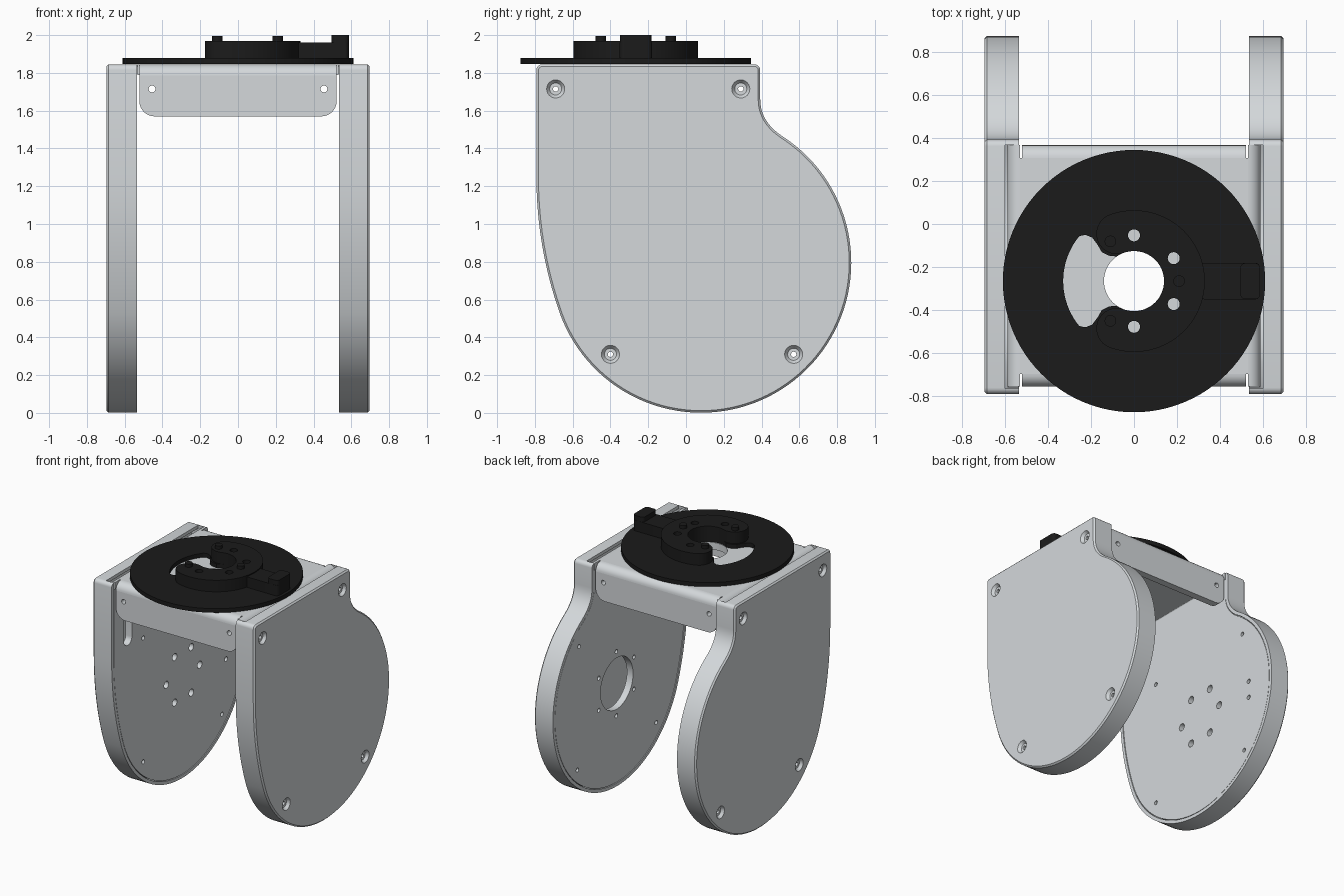
import bpy, bmesh
from math import sin, cos, radians, pi
from mathutils import Vector, Matrix

cube = bpy.data.objects.get("Cube")
if cube:
    bpy.data.objects.remove(cube, do_unlink=True)


def material(name, rgb):
    m = bpy.data.materials.new(name)
    m.use_nodes = True
    m.diffuse_color = (*rgb, 1)
    m.node_tree.nodes["Principled BSDF"].inputs["Base Color"].default_value = (*rgb, 1)
    return m


GREY = material("light_grey_metal", (0.66, 0.69, 0.71))
BLACK = material("black_plastic", (0.011, 0.011, 0.011))


# ---- outline helpers (lists of 2D points) ----
def arc(cx, cy, r, a0, a1, n=24):
    return [(cx + r * cos(radians(a0 + (a1 - a0) * i / n)),
             cy + r * sin(radians(a0 + (a1 - a0) * i / n))) for i in range(n + 1)]


def circle(cx, cy, r, n=32):
    return arc(cx, cy, r, 0, 360, n)[:-1]


def quad(p, c, q, n=10):
    p, c, q = Vector(p), Vector(c), Vector(q)
    return [tuple(p.lerp(c, i / n).lerp(c.lerp(q, i / n), i / n)) for i in range(n + 1)]


def rrect(x0, x1, y0, y1, r):
    return (arc(x1 - r, y0 + r, r, -90, 0, 8) + arc(x1 - r, y1 - r, r, 0, 90, 8)
            + arc(x0 + r, y1 - r, r, 90, 180, 8) + arc(x0 + r, y0 + r, r, 180, 270, 8))


def inset(pts, d):
    """Move a counter-clockwise outline inward by d with mitred corners."""
    out = []
    for i, p in enumerate(pts):
        a, b, c = Vector(pts[i - 1]), Vector(p), Vector(pts[(i + 1) % len(pts)])
        e, f = (b - a).normalized(), (c - b).normalized()
        n = Vector((-e.y - f.y, e.x + f.x)).normalized()
        out.append(tuple(b + n * (d / max(0.3, n.dot(Vector((-e.y, e.x)))))))
    return out


# ---- solid helpers ----
def finish(name, mesh, mat):
    ob = bpy.data.objects.new(name, mesh)
    bpy.context.collection.objects.link(ob)
    mesh.materials.clear()
    mesh.materials.append(mat)
    return ob


def smooth(ob):
    bpy.ops.object.select_all(action="DESELECT")
    ob.select_set(True)
    bpy.context.view_layer.objects.active = ob
    bpy.ops.object.shade_smooth_by_angle(angle=radians(30))


AXES = {"x": Matrix(((0, 0, 1), (1, 0, 0), (0, 1, 0))),
        "y": Matrix(((1, 0, 0), (0, 0, -1), (0, 1, 0))),
        "z": Matrix.Identity(3)}


def prism(name, outlines, lo, hi, axis, mat):
    """Flat outline with holes, thickened from lo to hi along an axis."""
    cu = bpy.data.curves.new(name, "CURVE")
    cu.dimensions, cu.fill_mode, cu.extrude = "2D", "BOTH", (hi - lo) / 2
    for pts in outlines:
        s = cu.splines.new("POLY")
        s.points.add(len(pts) - 1)
        for sp, p in zip(s.points, pts):
            sp.co = (p[0], p[1], 0, 1)
        s.use_cyclic_u = True
    tmp = bpy.data.objects.new(name, cu)
    bpy.context.collection.objects.link(tmp)
    dg = bpy.context.evaluated_depsgraph_get()
    mesh = bpy.data.meshes.new_from_object(tmp.evaluated_get(dg))
    bpy.data.objects.remove(tmp, do_unlink=True)
    bpy.data.curves.remove(cu)
    mid = (lo + hi) / 2 * (-1 if axis == "y" else 1)
    mesh.transform(AXES[axis].to_4x4() @ Matrix.Translation((0, 0, mid)))
    bm = bmesh.new()
    bm.from_mesh(mesh)
    bmesh.ops.remove_doubles(bm, verts=bm.verts, dist=1e-5)
    bmesh.ops.recalc_face_normals(bm, faces=bm.faces)
    bm.to_mesh(mesh)
    bm.free()
    smooth(finish(name, mesh, mat))


def loft(bm, rings):
    """Capped skin through rings of equal length."""
    rows = [[bm.verts.new(p) for p in r] for r in rings]
    n = len(rows[0])
    for a, b in zip(rows, rows[1:]):
        for i in range(n):
            bm.faces.new((a[i], a[(i + 1) % n], b[(i + 1) % n], b[i]))
    bm.faces.new(rows[0])
    bm.faces.new(rows[-1])


def to_object(bm, name, mat):
    bmesh.ops.recalc_face_normals(bm, faces=bm.faces)
    mesh = bpy.data.meshes.new(name)
    bm.to_mesh(mesh)
    bm.free()
    return finish(name, mesh, mat)


def cut(ob, cutter):
    bpy.context.view_layer.objects.active = ob
    m = ob.modifiers.new("cut", "BOOLEAN")
    m.operation, m.solver, m.object = "DIFFERENCE", "EXACT", cutter
    bpy.ops.object.modifier_apply(modifier=m.name)
    bpy.data.objects.remove(cutter, do_unlink=True)


# ---- side profile in (y, z), counter-clockwise ----
TOP, T, R = 1.845, 0.055, 0.06
front, back = -0.758, 0.367
profile = (arc(0.08, 0.796, 0.795, 200, 417, 72)
           + quad((0.513, 1.463), (0.393, 1.54), (0.393, 1.66))[1:]
           + arc(0.363, TOP - 0.03, 0.03, 0, 90, 5)
           + arc(-0.762, TOP - 0.03, 0.03, 90, 180, 5)
           + quad((-0.792, 1.25), (-0.792, 0.877), (-0.667, 0.524))[:-1])
plate_outline = [(y, min(z, TOP - R)) for y, z in inset(profile, 0.03)]
screws = [(-0.69, 1.715), (0.29, 1.715), (-0.40, 0.31), (0.57, 0.31)]
plate_holes = [circle(y, z, 0.016, 16) for y, z in screws + [(-0.40, 1.275), (0.55, 1.265)]]


def hole_ring(radius, size, start):
    return [circle(0.09 + radius * cos(start + i * pi / 3),
                   0.80 + radius * sin(start + i * pi / 3), size, 16) for i in range(6)]


for side, s in (("left", 1), ("right", -1)):
    # hollow cover with a chamfered outer edge
    bm = bmesh.new()
    sections = [(0.025, 0.66), (0.025, 0.535), (0, 0.535), (0, 0.686), (0.011, 0.697)]
    loft(bm, [[(s * x, y, z) for y, z in inset(profile, d)] for d, x in sections])
    cover = to_object(bm, side + "_cover", GREY)
    # countersunk screw holes and the notch for the bracket
    bm = bmesh.new()
    for y, z in screws:
        loft(bm, [[(s * x, *p) for p in circle(y, z, r, 24)] for r, x in
                  ((0.05, 0.71), (0.048, 0.697), (0.032, 0.675), (0.014, 0.675), (0.014, 0.6))])
    cut(cover, to_object(bm, "screw_cutter", GREY))
    bm = bmesh.new()
    loft(bm, [[(s * x, *p) for p in ((-0.766, 1.7), (0.367, 1.7), (0.367, 2), (-0.766, 2))]
              for x in (0.4, 0.6)])
    cut(cover, to_object(bm, "notch_cutter", GREY))
    smooth(cover)
    # thick mounting plate with its own bolt pattern
    if s > 0:
        pattern = [circle(0.085, 0.80, 0.2, 48)] + hole_ring(0.25, 0.016, pi / 2)
    else:
        pattern = (hole_ring(0.205, 0.028, 0) + [rrect(-0.64, -0.54, 1.29, 1.6, 0.049)]
                   + [circle(0.62, z, 0.018, 16) for z in (0.72, 0.85)])
    lo, hi = sorted((s * 0.537, s * 0.59))
    prism(side + "_mounting_plate", [plate_outline] + plate_holes + pattern, lo, hi, "x", GREY)
    # rounded fold from the plate up to the deck
    fold = (arc(0.59 - R, TOP - R, R, 0, 90, 8) + arc(0.59 - R, TOP - R, 0.007, 90, 0, 4))
    prism(side + "_fold", [[(s * x, z) for x, z in fold]], front, back, "y", GREY)

# ---- bracket joining the two sides ----
cy = -0.266
dx = 0.59 - R
deck = [(-dx, front + R), (dx, front + R), (dx, back - R), (-dx, back - R)]
prism("top_plate", [deck, circle(0, cy, 0.14, 48)], TOP - T, TOP, "z", GREY)
flange = (arc(0.442, 1.65, 0.08, -90, 0, 8) + [(0.522, TOP - R), (-0.522, TOP - R)]
          + arc(-0.442, 1.65, 0.08, 180, 270, 8))
flange_holes = [circle(x, 1.715, 0.018, 20) for x in (-0.455, 0.455)]
for name, y, lo, a in (("front", front + R, front, 90), ("back", back - R, back - T, 0)):
    prism(name + "_flange", [flange] + flange_holes, lo, lo + T, "y", GREY)
    bend = arc(y, TOP - R, R, a, a + 90, 8) + arc(y, TOP - R, R - T, a + 90, a, 8)
    prism(name + "_bend", [bend], -0.522, 0.522, "x", GREY)

# ---- turntable disc with an open crescent ----
half = ([(-0.115, 0.118), (-0.15, 0.135), (-0.17, 0.17), (-0.195, 0.203),
         (-0.225, 0.215), (-0.245, 0.212)])
opening = (arc(0, 0, 0.14, -125, 125, 40) + half + arc(0, 0, 0.33, 141, 219, 20)
           + [(x, -y) for x, y in reversed(half)])
opening = [(x, y + cy) for x, y in opening]
bolts = [circle(x, cy + y, 0.028, 20) for x, d in ((0, 0.213), (0.185, 0.107)) for y in (-d, d)]
prism("turntable_disc", [circle(0, cy, 0.611, 96), opening] + bolts, TOP + 0.003, 1.88, "z", BLACK)

# ---- open ring on the disc, with pins, arm and knob ----
E, mid = 110, 0.235
ex, ey = mid * cos(radians(E)), mid * sin(radians(E))
horn = (arc(0, 0, 0.33, -E, E, 48) + arc(ex, ey, 0.095, E, E + 180, 16)[1:]
        + arc(0, 0, 0.14, E, -E, 40)[1:] + arc(ex, -ey, 0.095, 180 - E, 360 - E, 16)[1:-1])
horn = [(x, y + cy) for x, y in horn]
prism("open_ring", [horn] + bolts, 1.879, 1.97, "z", BLACK)
for i, (x, y) in enumerate(((0.21, 0), (-0.11, 0.185), (-0.11, -0.185))):
    prism("pin_%d" % (i + 1), [circle(x, cy + y, 0.027, 20)], 1.969, 1.995, "z", BLACK)
prism("pointer_arm", [rrect(0.31, 0.585, cy - 0.085, cy + 0.085, 0.02)], 1.879, 1.962, "z", BLACK)
prism("pointer_knob", [rrect(0.495, 0.588, cy - 0.084, cy + 0.084, 0.025)], 1.879, 2.0, "z", BLACK)
